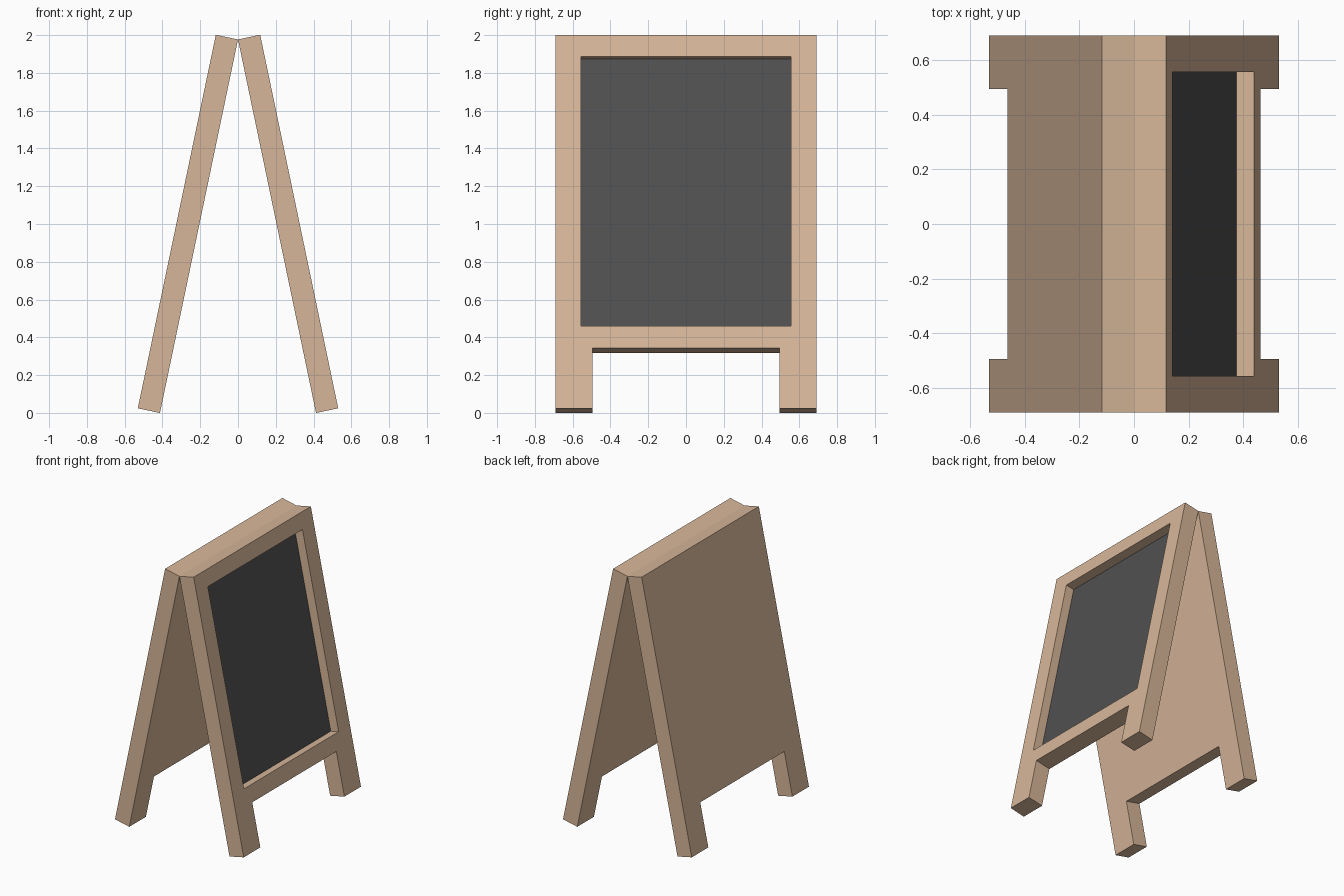
import bpy, bmesh, math
from mathutils import Matrix

if "Cube" in bpy.data.objects:
    bpy.data.objects.remove(bpy.data.objects["Cube"])

TILT = math.radians(11.8)
APEX = 1.977      # height where the two panels meet
THICK = 0.12


def material(name, rgb):
    m = bpy.data.materials.new(name)
    m.diffuse_color = (*rgb, 1)
    m.use_nodes = True
    m.node_tree.nodes["Principled BSDF"].inputs["Base Color"].default_value = m.diffuse_color
    return m


wood = material("wood", (0.68, 0.47, 0.32))
slate = material("slate", (0.08, 0.08, 0.08))


def place(name, bm, mat, turn):
    """Local x points out of the panel, local z runs up along it."""
    bmesh.ops.recalc_face_normals(bm, faces=bm.faces)
    me = bpy.data.meshes.new(name)
    bm.to_mesh(me)
    bm.free()
    me.materials.append(mat)
    ob = bpy.data.objects.new(name, me)
    ob.location.z = APEX
    ob.rotation_euler = (0, -TILT, turn)
    bpy.context.collection.objects.link(ob)
    return ob


def panel(name, turn):
    # Outline with two feet, extruded to the board thickness
    half = [(0.69, 0), (0.69, -2.02), (0.495, -2.02), (0.495, -1.695)]
    outline = half + [(-y, z) for y, z in reversed(half)]
    bm = bmesh.new()
    face = bm.faces.new([bm.verts.new((0, y, z)) for y, z in outline])
    ext = bmesh.ops.extrude_face_region(bm, geom=[face])
    verts = [g for g in ext["geom"] if isinstance(g, bmesh.types.BMVert)]
    bmesh.ops.translate(bm, verts=verts, vec=(THICK, 0, 0))
    return place(name, bm, wood, turn)


def box(name, x0, x1, mat):
    # Box over the writing area, between two depths of the panel
    top, bottom = -0.1175, -1.575
    bm = bmesh.new()
    bmesh.ops.create_cube(bm, size=1, matrix=Matrix.Translation(
        ((x0 + x1) / 2, 0, (top + bottom) / 2))
        @ Matrix.Diagonal((x1 - x0, 1.114, top - bottom, 1)))
    return place(name, bm, mat, 0)


# Plain rear panel and framed writing panel
panel("back_panel", math.pi)
frame = panel("board_frame", 0)

# Recess for the writing surface
cutter = box("recess_cutter", 0.04, 0.2, wood)
cutter.hide_render = True
cutter.hide_set(True)
cut = frame.modifiers.new("recess", "BOOLEAN")
cut.operation = "DIFFERENCE"
cut.solver = "EXACT"
cut.object = cutter

# Dark writing surface sitting in the recess
box("chalkboard", 0.04, 0.054, slate)
